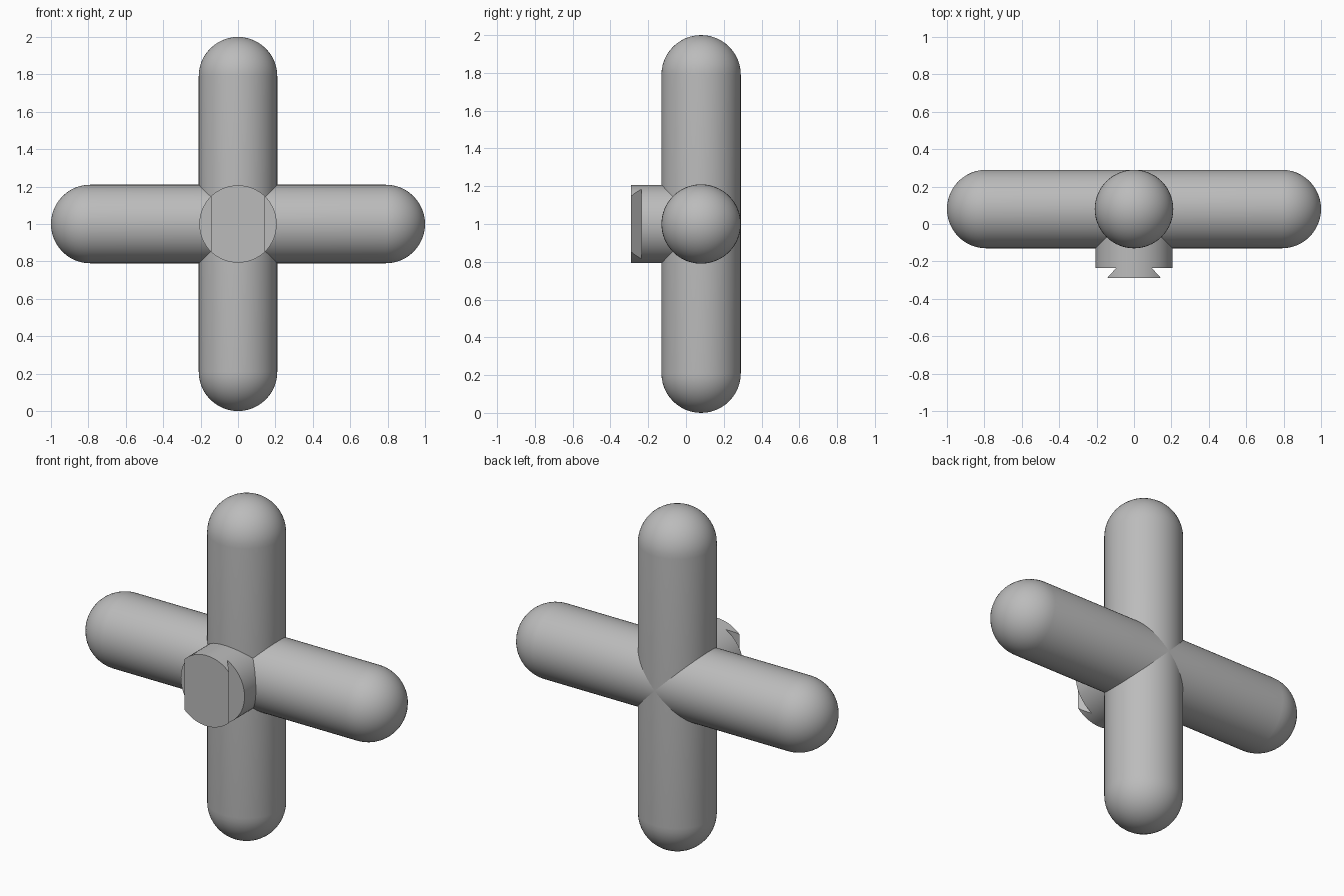
import bpy, bmesh
from math import sin, cos, pi, radians
from mathutils import Matrix, Vector

cube = bpy.data.objects.get("Cube")
if cube:
    bpy.data.objects.remove(cube, do_unlink=True)

RADIUS, HALF_LENGTH = 0.21, 1.0
KNOB_RADIUS = 0.207
CENTRE = Vector((0, 0.08, 1))
SHOULDER_Y, FRONT_Y = -0.235, -0.29
SEGMENTS = 64

grey = bpy.data.materials.new("plain grey")
grey.use_nodes = True
colour = (0.5, 0.5, 0.5, 1)
grey.diffuse_color = colour
grey.node_tree.nodes["Principled BSDF"].inputs["Base Color"].default_value = colour


def finish(name, bm):
    bmesh.ops.recalc_face_normals(bm, faces=bm.faces)
    mesh = bpy.data.meshes.new(name)
    bm.to_mesh(mesh)
    bm.free()
    mesh.materials.append(grey)
    obj = bpy.data.objects.new(name, mesh)
    bpy.context.collection.objects.link(obj)
    bpy.ops.object.select_all(action='DESELECT')
    obj.select_set(True)
    bpy.context.view_layer.objects.active = obj
    bpy.ops.object.shade_smooth_by_angle(angle=radians(30))
    return obj


def capsule(name, rotation):
    # Round-ended bar, lathed from a half outline
    bm = bmesh.new()
    steps = 12
    shift = HALF_LENGTH - RADIUS
    outline = []
    for side in (-1, 1):
        for i in range(steps + 1):
            a = pi / 2 * (i / steps if side > 0 else i / steps - 1)
            outline.append((RADIUS * cos(a), 0, RADIUS * sin(a) + side * shift))
    verts = [bm.verts.new(p) for p in outline]
    edges = [bm.edges.new(pair) for pair in zip(verts, verts[1:])]
    bmesh.ops.spin(bm, geom=verts + edges, cent=(0, 0, 0), axis=(0, 0, 1),
                   angle=2 * pi, steps=SEGMENTS)
    bmesh.ops.remove_doubles(bm, verts=bm.verts, dist=0.0001)
    bm.transform(Matrix.Translation(CENTRE) @ rotation)
    return finish(name, bm)


def disc(back, front):
    # Solid cylinder along y
    bm = bmesh.new()
    place = Matrix.Translation((0, (back + front) / 2, CENTRE.z))
    bmesh.ops.create_cone(bm, cap_ends=True, segments=SEGMENTS,
                          radius1=KNOB_RADIUS, radius2=KNOB_RADIUS,
                          depth=back - front,
                          matrix=place @ Matrix.Rotation(pi / 2, 4, 'X'))
    return bm


# Crossed bars
capsule("upright_bar", Matrix.Identity(4))
capsule("cross_bar", Matrix.Rotation(pi / 2, 4, 'Y'))

# Round boss at the crossing
finish("front_boss", disc(CENTRE.y, SHOULDER_Y))

# Dovetail key, trimmed on both sides by slanted planes
key = disc(SHOULDER_Y, FRONT_Y)
for side in (-1, 1):
    bmesh.ops.bisect_plane(key, geom=key.verts[:] + key.edges[:] + key.faces[:],
                           plane_co=(side * 0.145, FRONT_Y, 0),
                           plane_no=(side * 0.055, 0.05, 0), clear_outer=True)
    bmesh.ops.holes_fill(key, edges=[e for e in key.edges if e.is_boundary])
finish("dovetail_key", key)
